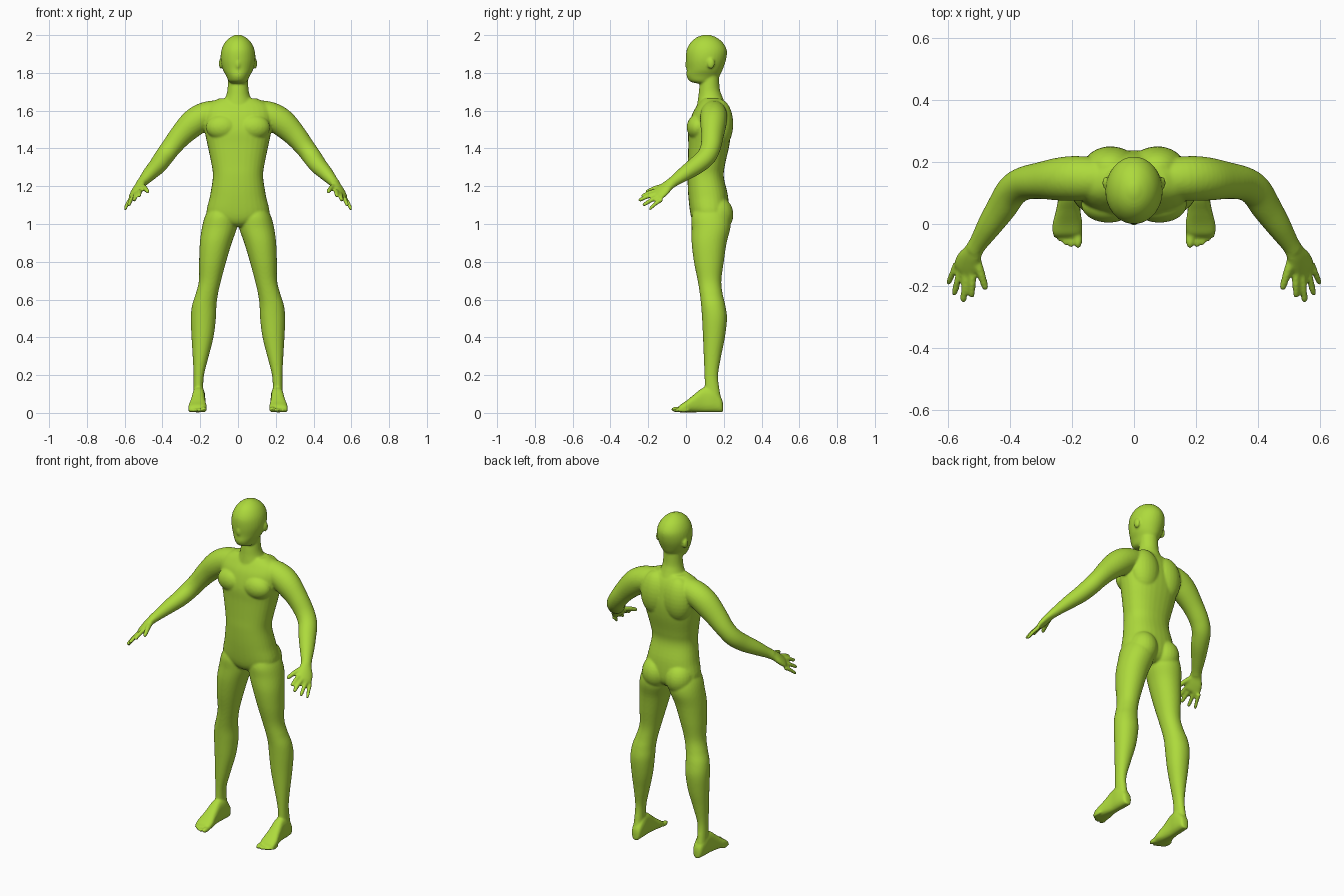
import bpy, bmesh, math
from mathutils import Vector, Matrix

bm = bmesh.new()
SEG = 32
V = Vector


def spline(rows, steps=5):
    """Catmull-Rom interpolation of rows of numbers."""
    out, n = [], len(rows)
    for i in range(n - 1):
        p0, p1, p2, p3 = (rows[min(max(k, 0), n - 1)] for k in range(i - 1, i + 3))
        for s in range(steps):
            t = s / steps
            out.append([0.5 * (2 * b + (c - a) * t + (2 * a - 5 * b + 4 * c - d) * t * t
                               + (3 * b - a - 3 * c + d) * t ** 3)
                        for a, b, c, d in zip(p0, p1, p2, p3)])
    return out + [list(rows[-1])]


def loft(rings, power=2.0):
    """Closed skin through rings of (centre, half axis, half axis)."""
    e, loops = 2 / power, []
    for c, u, v in rings:
        loop = []
        for k in range(SEG):
            a = 2 * math.pi * k / SEG
            x = math.copysign(abs(math.cos(a)) ** e, math.cos(a))
            y = math.copysign(abs(math.sin(a)) ** e, math.sin(a))
            loop.append(bm.verts.new(c + u * x + v * y))
        loops.append(loop)
    for a, b in zip(loops, loops[1:]):
        for k in range(SEG):
            j = (k + 1) % SEG
            bm.faces.new((a[k], a[j], b[j], b[k]))
    bm.faces.new(loops[0])
    bm.faces.new(loops[-1])


def stack(rows, power=2.0, side=1):
    """Loft upward through rows of (z, x min, x max, y front, y back)."""
    loft([(V((side * (x0 + x1) / 2, (y0 + y1) / 2, z)),
           V((max((x1 - x0) / 2, .002), 0, 0)), V((0, max((y1 - y0) / 2, .002), 0)))
          for z, x0, x1, y0, y1 in spline(rows)], power)


def limb(rows, wide, side=1):
    """Loft along a path of (x, y, z, half width, half thickness)."""
    pts = spline(rows)
    rings = []
    for i, p in enumerate(pts):
        t = (V(pts[min(i + 1, len(pts) - 1)][:3]) - V(pts[max(i - 1, 0)][:3])).normalized()
        u = (wide - t * wide.dot(t)).normalized()
        m = Matrix.Diagonal((side, 1, 1))
        rings.append((m @ V(p[:3]), m @ (u * p[3]), m @ (t.cross(u) * p[4])))
    loft(rings)


def blob(centre, radii, side=1):
    """Ellipsoid muscle or bump."""
    m = Matrix.Translation((side * centre[0], centre[1], centre[2])) @ Matrix.Diagonal((*radii, 1))
    bmesh.ops.create_uvsphere(bm, u_segments=24, v_segments=16, radius=1, matrix=m)


def finger(a, b, r, side):
    """Tapered digit with a round tip."""
    a, b = V(a), V(b)
    mid = a.lerp(b, .5) + V((0, 0, .004))
    tip = a.lerp(b, .93)
    limb([(*a, r * 1.1, r * 1.1), (*mid, r, r), (*tip, r * .8, r * .8), (*b, r * .25, r * .25)],
         V((.08, .03, -.06)), side)


# Head
stack([(1.745, -.035, .035, .05, .13), (1.757, -.05, .05, .018, .15), (1.785, -.063, .063, .003, .178),
       (1.82, -.081, .081, .004, .195), (1.87, -.092, .092, .0, .212), (1.92, -.088, .088, .003, .216),
       (1.96, -.07, .07, .024, .195), (1.987, -.043, .043, .055, .162), (2.002, -.012, .012, .095, .125)])
blob((0, .008, 1.845), (.012, .013, .026))

# Neck
stack([(1.58, -.09, .09, .05, .215), (1.64, -.08, .08, .06, .205), (1.68, -.063, .063, .066, .19),
       (1.72, -.055, .055, .07, .178), (1.80, -.052, .052, .08, .175)])

# Torso
stack([(.985, -.04, .04, .07, .18), (1.005, -.1, .1, .042, .21), (1.05, -.165, .165, .024, .228),
       (1.15, -.148, .148, .012, .222), (1.25, -.133, .133, .008, .2), (1.32, -.141, .141, .01, .208),
       (1.42, -.162, .162, .012, .23), (1.5, -.178, .178, .012, .237), (1.58, -.185, .185, .032, .228),
       (1.63, -.165, .165, .06, .212), (1.665, -.1, .1, .085, .19)], 2.3)

HAND = V((.08, .03, -.06))
for s in (1, -1):
    # Ears
    blob((.09, .132, 1.85), (.012, .02, .028), s)
    # Chest, shoulder blade and buttock muscles
    blob((.082, .062, 1.512), (.088, .058, .068), s)
    blob((.075, .18, 1.53), (.09, .07, .13), s)
    blob((.077, .165, 1.05), (.082, .086, .095), s)

    # Leg
    stack([(.06, .18, .238, .11, .19), (.12, .184, .236, .1, .178), (.2, .18, .235, .098, .17),
           (.3, .155, .24, .094, .186), (.4, .13, .246, .09, .206), (.5, .117, .25, .085, .217),
           (.57, .114, .243, .08, .208), (.63, .106, .224, .073, .194), (.7, .09, .207, .062, .187),
           (.8, .063, .206, .042, .2), (.9, .033, .202, .03, .215), (.98, .006, .191, .03, .235),
           (1.04, .006, .175, .03, .23), (1.1, .02, .145, .05, .2)], 2.1, s)

    # Foot, lofted from heel to ball
    loft([(V((s * x, y, h / 2 + .003)), V((w, 0, 0)), V((0, 0, h / 2)))
          for y, x, w, h in spline([(.196, .205, .012, .045), (.185, .205, .027, .08),
                                    (.14, .207, .034, .13), (.09, .209, .034, .13),
                                    (.04, .212, .04, .092), (0, .214, .048, .06),
                                    (-.03, .215, .047, .04), (-.042, .215, .04, .026)])], 2.6)
    # Toes
    for x, tip, r in ((.18, -.08, .0145), (.203, -.079, .0105), (.222, -.072, .01),
                      (.239, -.061, .0095), (.254, -.046, .009)):
        blob((x, tip + .033, r + .004), (r, .033, r), s)

    # Arm from shoulder to wrist
    limb([(.1, .145, 1.592, .065, .065), (.175, .147, 1.573, .072, .072),
          (.235, .145, 1.535, .07, .073), (.3, .14, 1.472, .059, .062),
          (.355, .13, 1.405, .054, .052), (.392, .106, 1.355, .052, .05),
          (.425, .055, 1.31, .049, .046), (.465, -.005, 1.268, .041, .038),
          (.5, -.06, 1.229, .031, .028), (.516, -.085, 1.211, .03, .025)], HAND, s)

    # Palm
    limb([(.505, -.065, 1.224, .029, .024), (.52, -.095, 1.204, .034, .022),
          (.535, -.122, 1.178, .043, .02), (.547, -.147, 1.155, .043, .016),
          (.552, -.157, 1.147, .036, .01)], HAND, s)

    # Fingers and thumb
    for a, b, r in (((.519, -.148, 1.178), (.522, -.237, 1.147), .0115),
                    ((.538, -.148, 1.163), (.55, -.252, 1.124), .012),
                    ((.556, -.14, 1.145), (.58, -.23, 1.098), .0115),
                    ((.571, -.128, 1.129), (.599, -.195, 1.077), .0105),
                    ((.512, -.098, 1.205), (.476, -.212, 1.17), .0135)):
        finger(a, b, r, s)

bmesh.ops.recalc_face_normals(bm, faces=bm.faces)
mesh = bpy.data.meshes.new("body")
bm.to_mesh(mesh)
bm.free()
body = bpy.data.objects.new("body", mesh)
bpy.context.collection.objects.link(body)

# One skin colour
skin = bpy.data.materials.new("lime green skin")
skin.diffuse_color = (.42, .70, .045, 1)
mesh.materials.append(skin)

# Fuse the parts into one continuous smooth skin
fuse = body.modifiers.new("fuse", "REMESH")
fuse.mode = "VOXEL"
fuse.voxel_size = .006
fuse.use_smooth_shade = True
soften = body.modifiers.new("soften", "SMOOTH")
soften.factor = .5
soften.iterations = 5
